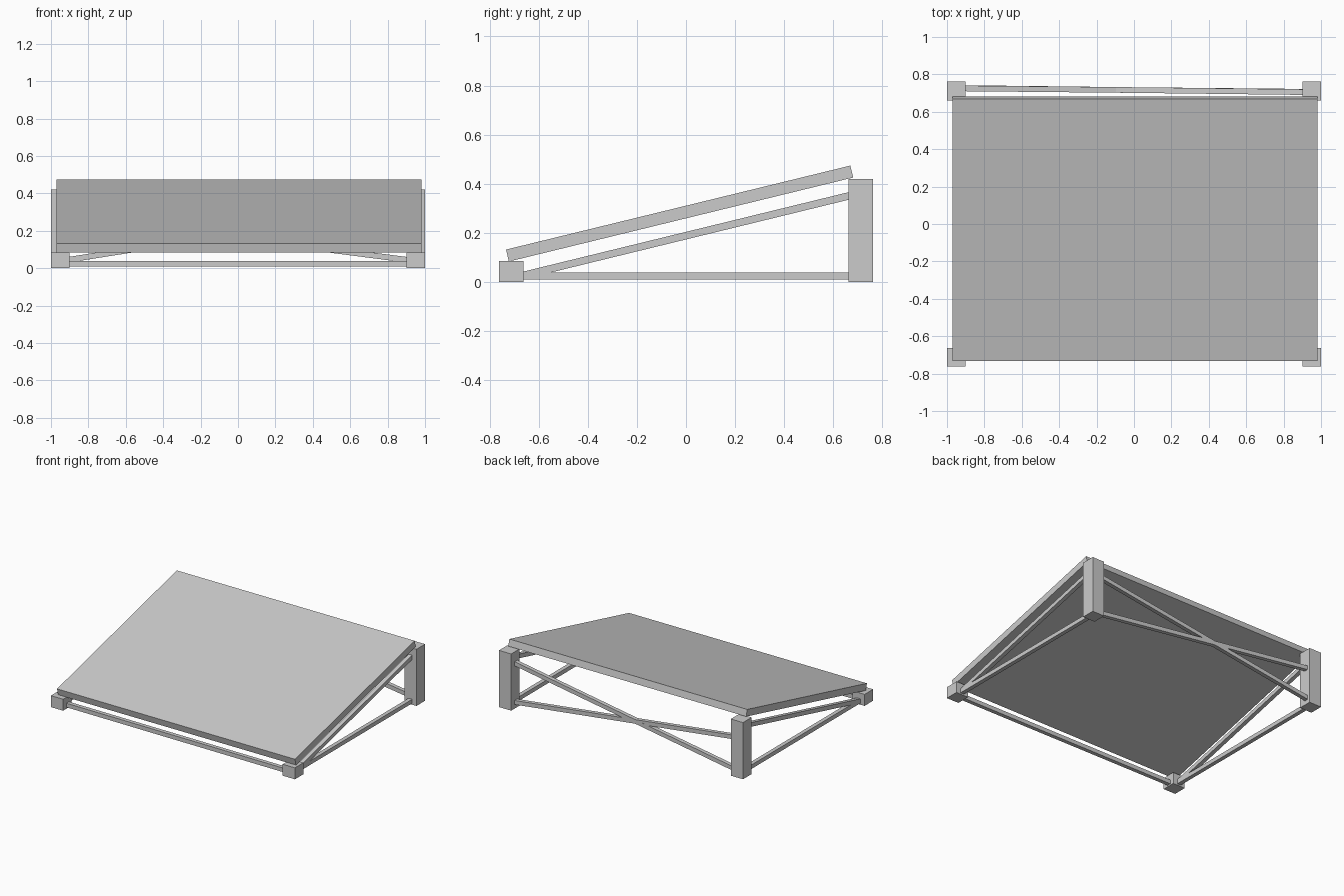
import bpy
import math
from mathutils import Vector

cube = bpy.data.objects.get("Cube")
if cube:
    bpy.data.objects.remove(cube, do_unlink=True)

# Single plain grey
grey = bpy.data.materials.new("light_grey")
grey.use_nodes = True
colour = (0.6, 0.6, 0.6, 1)
grey.diffuse_color = colour
grey.node_tree.nodes["Principled BSDF"].inputs["Base Color"].default_value = colour


def box(name, centre, size):
    bpy.ops.mesh.primitive_cube_add(size=1, location=centre)
    obj = bpy.context.object
    obj.name = name
    obj.scale = size
    obj.data.materials.append(grey)
    return obj


def bar(name, start, end, thick=0.03):
    """Square bar running between two points, its sides kept upright."""
    a, b = Vector(start), Vector(end)
    d = b - a
    obj = box(name, (a + b) / 2, (d.length, thick, thick))
    pitch = -math.atan2(d.z, math.hypot(d.x, d.y))
    obj.rotation_euler = (0, pitch, math.atan2(d.y, d.x))
    return obj


# Sloping top panel
panel = box("top_panel", (0.005, -0.026, 0.279), (1.95, 1.443, 0.05))
panel.rotation_euler.x = math.atan2(0.342, 1.402)

# Corner legs and side bars
for side, x in (("right", -0.95), ("left", 0.95)):
    box("front_leg_" + side, (x, -0.712, 0.0425), (0.1, 0.1, 0.085))
    box("back_leg_" + side, (x, 0.711, 0.21), (0.1, 0.1, 0.42))
    bar("side_bar_" + side, (x, -0.68, 0.025), (x, 0.68, 0.025))
    bar("side_brace_" + side, (x, -0.68, 0.023), (x, 0.68, 0.355))

# Front bar and crossed back braces
bar("front_bar", (-0.92, -0.707, 0.025), (0.92, -0.717, 0.025))
bar("back_brace_a", (-0.92, 0.727, 0.043), (0.92, 0.705, 0.335))
bar("back_brace_b", (-0.92, 0.725, 0.28), (0.92, 0.707, 0.043))
